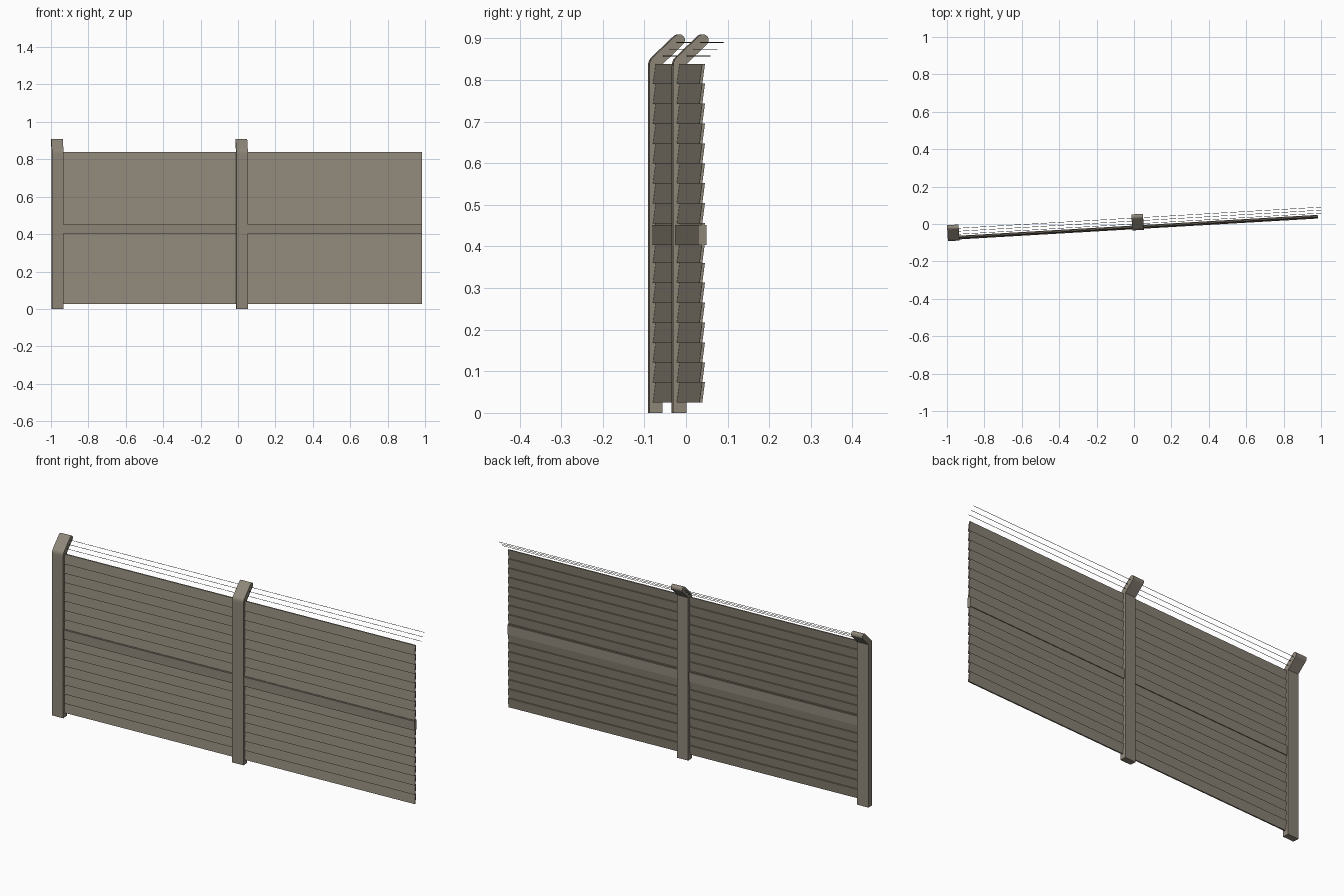
import bpy, bmesh, math

if "Cube" in bpy.data.objects:
    bpy.data.objects.remove(bpy.data.objects["Cube"])

ANGLE = math.asin(0.058)   # the whole fence runs slightly askew to x


def material(name, color):
    m = bpy.data.materials.new(name)
    m.diffuse_color = (*color, 1)
    m.use_nodes = True
    m.node_tree.nodes["Principled BSDF"].inputs["Base Color"].default_value = m.diffuse_color
    return m


CONCRETE = material("taupe concrete", (0.27, 0.24, 0.19))
WIRE = material("dark wire", (0.12, 0.115, 0.1))


def extrude_profile(name, profiles, u0, u1, mat):
    """Extrude closed (depth, height) profiles along the fence from u0 to u1."""
    bm = bmesh.new()
    for profile in profiles:
        face = bm.faces.new([bm.verts.new((u0, v, z)) for v, z in profile])
        side = bmesh.ops.extrude_face_region(bm, geom=[face])["geom"]
        moved = [g for g in side if isinstance(g, bmesh.types.BMVert)]
        bmesh.ops.translate(bm, verts=moved, vec=(u1 - u0, 0, 0))
    # close both ends and unify the normals
    edges = [e for e in bm.edges if e.is_boundary]
    if edges:
        bmesh.ops.holes_fill(bm, edges=edges)
    bmesh.ops.recalc_face_normals(bm, faces=bm.faces)
    me = bpy.data.meshes.new(name)
    bm.to_mesh(me)
    bm.free()
    me.materials.append(mat)
    ob = bpy.data.objects.new(name, me)
    ob.rotation_euler.z = ANGLE
    bpy.context.collection.objects.link(ob)
    return ob


def box(v0, v1, z0, z1):
    return [(v0, z0), (v1, z0), (v1, z1), (v0, z1)]


# posts: upright with a bent arm leaning back and a rounded tip
tip = [(0.038 + 0.014 * math.cos(math.radians(a)), 0.896 + 0.014 * math.sin(math.radians(a)))
       for a in range(-48, 133, 30)]
post = ([(-0.034, 0), (-0.002, 0), (-0.002, 0.838)] + tip
        + [(-0.024, 0.856), (-0.030, 0.849), (-0.033, 0.841), (-0.034, 0.830)])
POST_STARTS = (-0.9986, -0.011)
for i, u in enumerate(POST_STARTS):
    extrude_profile(f"post_{i + 1}", [post], u, u + 0.062, CONCRETE)

# two bays of tilted, overlapping planks with a middle rail
COUNT, BOTTOM, TOP = 17, 0.025, 0.838
pitch = (TOP - BOTTOM) / COUNT
planks = []
for k in range(COUNT):
    z0 = BOTTOM + k * pitch
    z1 = min(z0 + pitch + 0.001, TOP)
    planks.append([(-0.025, z0), (-0.018, z0), (-0.0115, z1), (-0.0185, z1)])
for i, (a, b) in enumerate(((-0.965, 0.02), (0.02, 0.9834))):
    extrude_profile(f"plank_panel_{i + 1}", planks, a, b, CONCRETE)
    extrude_profile(f"middle_rail_{i + 1}", [box(-0.028, -0.008, 0.404, 0.452)], a, b, CONCRETE)

# three wires strung through the arms
R = 0.001
for i, (v, z) in enumerate(((0.0, 0.858), (0.016, 0.874), (0.032, 0.890))):
    ring = [(v + R * math.cos(t * math.tau / 6), z + R * math.sin(t * math.tau / 6)) for t in range(6)]
    extrude_profile(f"wire_{i + 1}", [ring], -0.97, 1.0035, WIRE)
